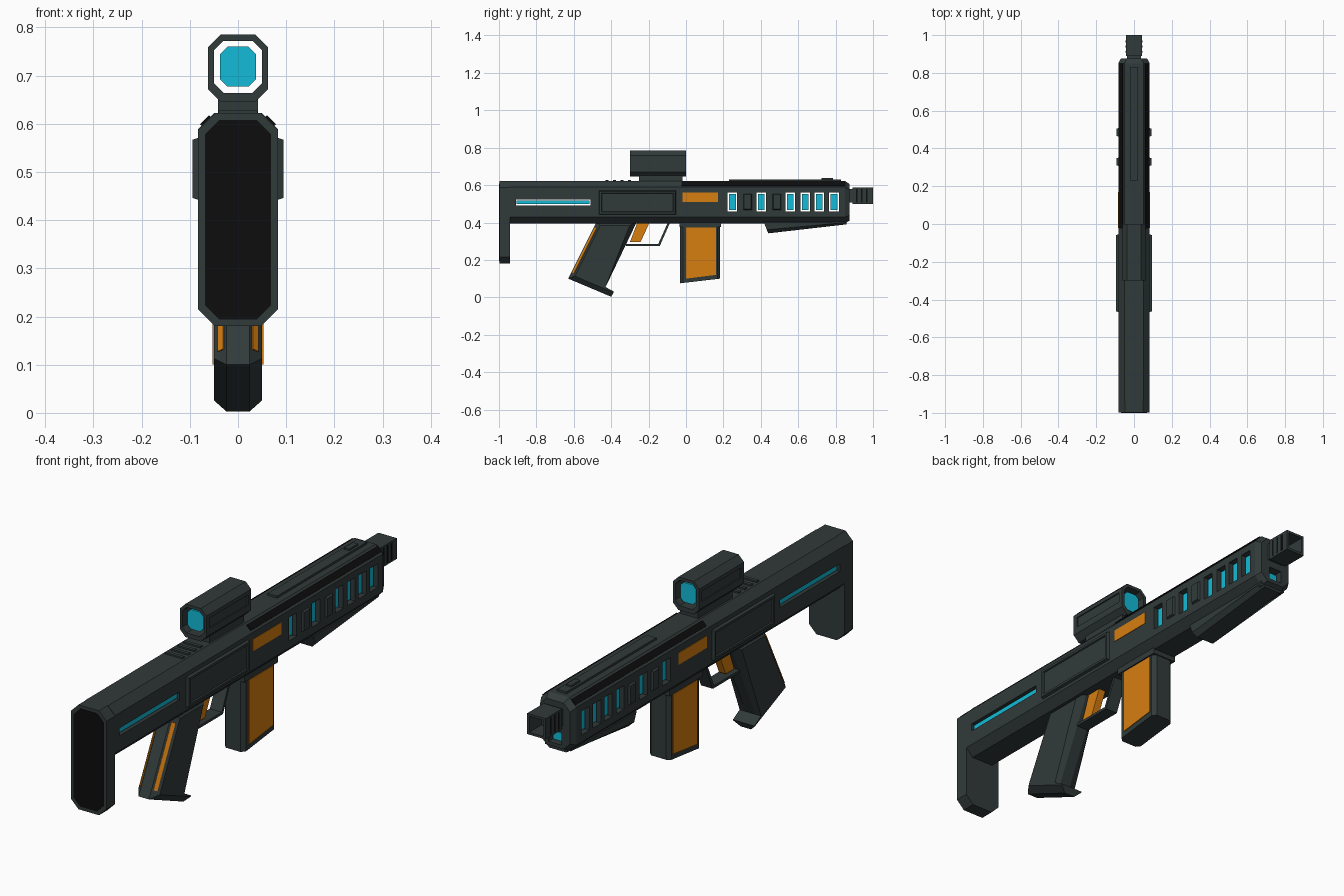
import bpy, bmesh
from mathutils import Vector, Matrix

if "Cube" in bpy.data.objects:
    bpy.data.objects.remove(bpy.data.objects["Cube"], do_unlink=True)


def material(name, rgb):
    m = bpy.data.materials.new(name)
    m.use_nodes = True
    m.diffuse_color = (*rgb, 1)
    m.node_tree.nodes["Principled BSDF"].inputs["Base Color"].default_value = (*rgb, 1)
    return m


GREY = material("charcoal grey", (0.031, 0.042, 0.042))
BLACK = material("matt black", (0.004, 0.004, 0.004))
ORANGE = material("orange", (0.68, 0.21, 0.005))
CYAN = material("glowing cyan", (0.006, 0.5, 0.68))


def finish(name, bm, mat, mirror=False):
    bmesh.ops.recalc_face_normals(bm, faces=bm.faces)
    me = bpy.data.meshes.new(name)
    bm.to_mesh(me)
    bm.free()
    me.materials.append(mat)
    ob = bpy.data.objects.new(name, me)
    bpy.context.collection.objects.link(ob)
    if mirror:
        ob.modifiers.new("mirror", "MIRROR")
    return ob


def loft(name, sections, mat, mirror=False, bevel=0, min_len=0):
    """Join equal-length rings of points; optionally bevel the long cap edges."""
    bm = bmesh.new()
    rings = [[bm.verts.new(p) for p in s] for s in sections]
    for a, b in zip(rings, rings[1:]):
        for i in range(len(a)):
            j = (i + 1) % len(a)
            bm.faces.new((a[i], a[j], b[j], b[i]))
    caps = [bm.faces.new(rings[0]), bm.faces.new(rings[-1])]
    bmesh.ops.recalc_face_normals(bm, faces=bm.faces)
    if bevel:
        edges = [e for f in caps for e in f.edges if e.calc_length() > min_len]
        bmesh.ops.bevel(bm, geom=edges, offset=bevel, segments=1, affect="EDGES")
    return finish(name, bm, mat, mirror)


def side_prism(name, pts, x0, x1, mat, **kw):
    return loft(name, [[(x, y, z) for y, z in pts] for x in (x0, x1)], mat, **kw)


def octagon(y, hx, z0, z1, c):
    half = [(hx - c, z0), (hx, z0 + c), (hx, z1 - c), (hx - c, z1)]
    return [(x, y, z) for x, z in half] + [(-x, y, z) for x, z in reversed(half)]


def boxes(name, bounds, mat, mirror=False, bevel=0, recess=0):
    """Boxes given as (x0, x1, y0, y1, z0, z1); bevel and recess act on the +x face."""
    bm = bmesh.new()
    outer = []
    for x0, x1, y0, y1, z0, z1 in bounds:
        size = Matrix.Diagonal((x1 - x0, y1 - y0, z1 - z0, 1))
        mid = Matrix.Translation(((x0 + x1) / 2, (y0 + y1) / 2, (z0 + z1) / 2))
        made = bmesh.ops.create_cube(bm, size=1, matrix=mid @ size)["verts"]
        outer += [f for f in {f for v in made for f in v.link_faces} if f.normal.x > 0.9 or
                  all(abs(v.co.x - x1) < 1e-5 for v in f.verts)]
    if bevel:
        bmesh.ops.recalc_face_normals(bm, faces=bm.faces)
        for f in outer:
            mid = f.calc_center_median()
            for v in f.verts:
                for k in (1, 2):
                    v.co[k] -= bevel if v.co[k] > mid[k] else -bevel
    if recess:
        bmesh.ops.inset_region(bm, faces=outer, thickness=0.014)
        bmesh.ops.inset_region(bm, faces=outer, thickness=0.003, depth=-recess)
    return finish(name, bm, mat, mirror)


def cut(ob, *cutters):
    for c in cutters:
        m = ob.modifiers.new("cut", "BOOLEAN")
        m.operation, m.solver, m.object = "DIFFERENCE", "EXACT", c
    dg = bpy.context.evaluated_depsgraph_get()
    ob_mesh = bpy.data.meshes.new_from_object(ob.evaluated_get(dg))
    ob.modifiers.clear()
    ob.data = ob_mesh
    for c in cutters:
        bpy.data.objects.remove(c, do_unlink=True)


# Body with see-through vents, a rear slot and a front port
VENTS = (0.222, 0.377, 0.532, 0.612, 0.687, 0.765)
body = loft("body", [octagon(-0.94, 0.083, 0.396, 0.622, 0.033),
                     octagon(0.85, 0.083, 0.396, 0.622, 0.033),
                     octagon(0.875, 0.07, 0.41, 0.605, 0.03)], GREY)
slots = [(-0.2, 0.2, y, y + 0.052, 0.46, 0.56) for y in VENTS]
slots.append((-0.2, 0.2, -0.91, -0.51, 0.492, 0.524))
cut(body, boxes("vent_cutter", slots, GREY),
    boxes("port_cutter", [(-0.03, 0.03, 0.79, 0.95, 0.425, 0.478)], GREY))

# Floating light plates inside the openings
lights = [(0.06, 0.068, y + 0.008, y + 0.044, 0.468, 0.552) for y in VENTS]
boxes("vent_lights", lights, CYAN, mirror=True)
boxes("stock_light", [(0.066, 0.074, -0.905, -0.515, 0.498, 0.518)], CYAN, mirror=True)
boxes("port_light", [(-0.022, 0.022, 0.848, 0.856, 0.43, 0.465)], CYAN)

# Stock and butt pad
loft("stock", [octagon(y, 0.083, 0.18, 0.622, 0.035) for y in (-0.998, -0.94)], GREY)
loft("butt_pad", [octagon(y, 0.069, 0.194, 0.608, 0.03) for y in (-1.0, -0.993)], BLACK)

# Side panels, ribs and stripes
boxes("receiver_panel", [(0.07, 0.094, -0.47, -0.05, 0.438, 0.575)], GREY,
      mirror=True, bevel=0.008, recess=0.006)
boxes("side_ribs", [(0.07, 0.092, y, y + 0.055, 0.462, 0.558) for y in (0.302, 0.458)],
      GREY, mirror=True, bevel=0.009)
boxes("side_stripe", [(0.08, 0.085, -0.02, 0.17, 0.51, 0.56)], ORANGE, mirror=True)

# Top details
strip = [(0.056, 0.614), (0.075, 0.595), (0.079, 0.599), (0.06, 0.618)]
loft("top_strip", [[(x, y, z) for x, z in strip] for y in (-0.025, 0.85)], BLACK, mirror=True)
boxes("top_rib", [(-0.022, 0.022, 0.23, 0.83, 0.61, 0.631),
                  (-0.012, 0.012, 0.725, 0.785, 0.62, 0.638)], GREY)
boxes("top_ridges", [(-0.04, 0.04, -0.43 + i * 0.04, -0.415 + i * 0.04, 0.61, 0.628)
                     for i in range(4)], GREY)

# Sight: open tube with a lens near each end
scope = loft("scope", [octagon(y, 0.062, 0.645, 0.785, 0.026) for y in (-0.3, 0.0)], GREY)
cut(scope, loft("bore_cutter", [octagon(y, 0.05, 0.664, 0.772, 0.02) for y in (-0.4, 0.1)], GREY),
    boxes("groove_cutter", [(s - 0.01, s + 0.01, -0.28, -0.02, 0.7, 0.743)
                            for s in (-0.067, 0.067)], GREY))
for name, y in (("front_lens", -0.285), ("rear_lens", -0.023)):
    loft(name, [octagon(y + d, 0.037, 0.677, 0.76, 0.015) for d in (0, 0.008)], CYAN)
boxes("scope_mount", [(-0.042, 0.042, -0.25, -0.02, 0.61, 0.655)], GREY)

# Muzzle
boxes("muzzle_neck", [(-0.036, 0.036, 0.86, 0.9, 0.508, 0.58)], GREY)
muzzle = boxes("muzzle", [(-0.043, 0.043, 0.89, 1.0, 0.5, 0.588)], GREY)
cut(muzzle, boxes("muzzle_cutter", [(-0.033, 0.033, 0.92, 1.1, 0.51, 0.578)], GREY))
boxes("muzzle_slots", [(0.04, 0.044, y, y + 0.009, 0.508, 0.58)
                       for y in (0.908, 0.935, 0.962)], BLACK, mirror=True)

# Grip with light strips set on its rear chamfers
top, heel = Vector((0, -0.475, 0.41)), Vector((0, -0.63, 0.10))
side_prism("grip", [top.yz, heel.yz, (-0.40, 0.003), (-0.385, 0.03), (-0.43, 0.055),
                    (-0.26, 0.41)], -0.05, 0.05, GREY, bevel=0.026, min_len=0.2)
along = (heel - top).normalized()
back = Vector((0, along.z, -along.y))
side = Vector((1, 0, 0))
across, normal = (side - back).normalized(), (side + back).normalized()
centre = top.lerp(heel, 0.5) + side * 0.035 - back * 0.011
frame = Matrix((along, across, normal)).transposed().to_4x4()
bm = bmesh.new()
bmesh.ops.create_cube(bm, size=1, matrix=Matrix.Translation(centre) @ frame
                      @ Matrix.Diagonal((0.27, 0.016, 0.006, 1)))
finish("grip_strip", bm, ORANGE, mirror=True)

# Trigger and its guard
side_prism("trigger", [(-0.3, 0.295), (-0.243, 0.295), (-0.195, 0.4), (-0.26, 0.4)],
           -0.016, 0.016, ORANGE)
side_prism("trigger_guard", [(-0.32, 0.275), (-0.14, 0.275), (-0.085, 0.4), (-0.097, 0.4),
                             (-0.148, 0.286), (-0.32, 0.286)], -0.028, 0.028, GREY)

# Magazine
side_prism("magazine", [(-0.032, 0.41), (-0.032, 0.075), (0.183, 0.1), (0.183, 0.41)],
           -0.05, 0.05, GREY, bevel=0.015, min_len=0.3)
side_prism("magazine_panel", [(0, 0.372), (0, 0.1), (0.16, 0.12), (0.16, 0.372)],
           0.047, 0.053, ORANGE, mirror=True)
boxes("magazine_collar", [(-0.055, 0.055, -0.036, 0.188, 0.376, 0.41)], GREY)

# Fore grip wedge
side_prism("fore_grip", [(0.408, 0.42), (0.44, 0.342), (0.858, 0.39), (0.858, 0.42)],
           -0.06, 0.06, GREY, bevel=0.02, min_len=0.3)
